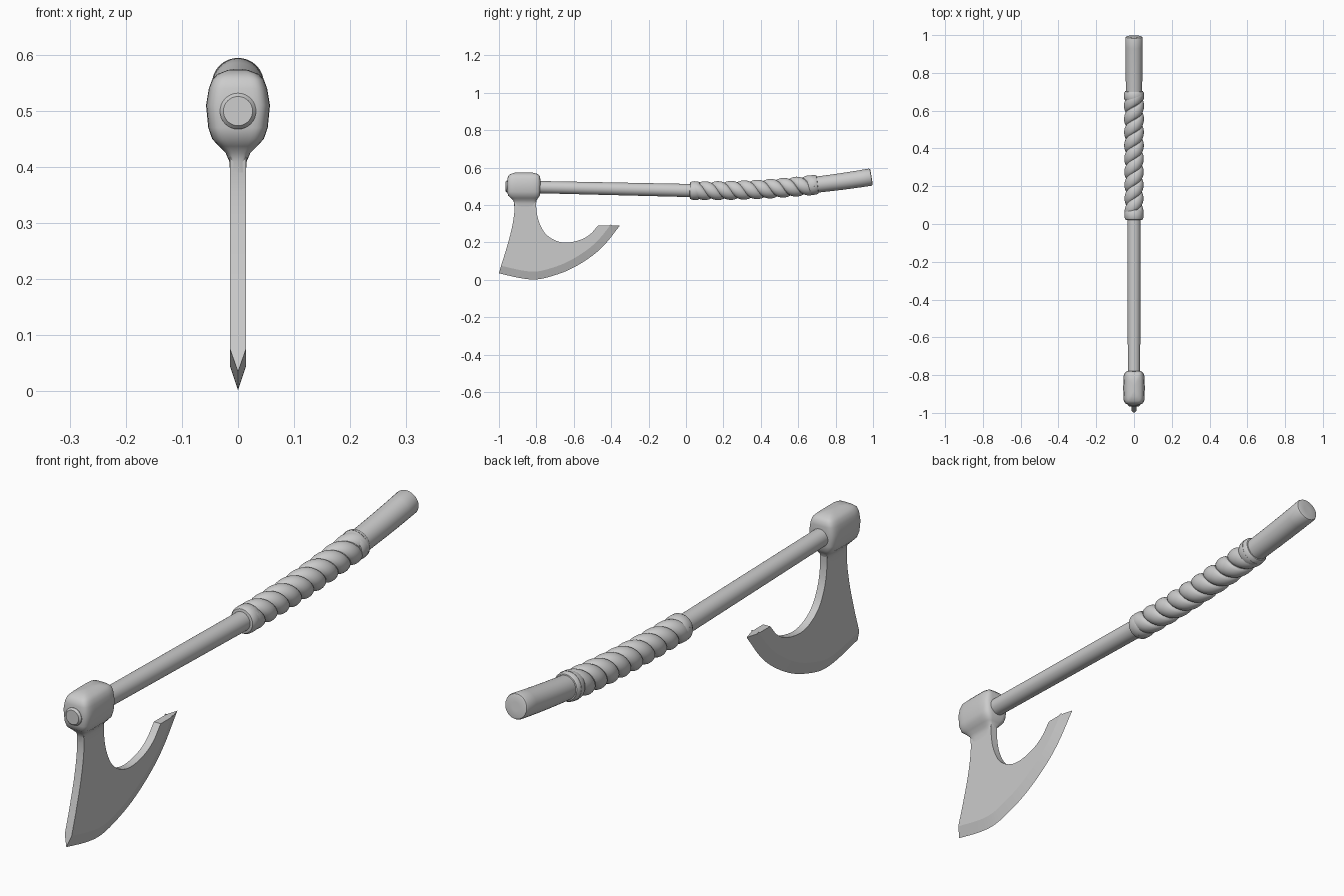
import bpy, math
from mathutils import Vector

if "Cube" in bpy.data.objects:
    bpy.data.objects.remove(bpy.data.objects["Cube"])

TAU = math.tau


def make(name, verts, faces, angle=40):
    me = bpy.data.meshes.new(name)
    me.from_pydata(verts, [], faces)
    ob = bpy.data.objects.new(name, me)
    bpy.context.collection.objects.link(ob)
    bpy.ops.object.select_all(action='DESELECT')
    bpy.context.view_layer.objects.active = ob
    ob.select_set(True)
    bpy.ops.object.mode_set(mode='EDIT')
    bpy.ops.mesh.select_all(action='SELECT')
    bpy.ops.mesh.remove_doubles(threshold=0.00005)
    bpy.ops.mesh.normals_make_consistent(inside=False)
    bpy.ops.object.mode_set(mode='OBJECT')
    bpy.ops.object.shade_smooth_by_angle(angle=math.radians(angle))
    return ob


def loft(name, rings, angle=40):
    n = len(rings[0])
    verts = [v for r in rings for v in r]
    faces = [(i*n + j, i*n + (j+1) % n, (i+1)*n + (j+1) % n, (i+1)*n + j)
             for i in range(len(rings)-1) for j in range(n)]
    faces += [tuple(range(n))[::-1], tuple(range(len(verts)-n, len(verts)))]
    return make(name, verts, faces, angle)


def smooth(pts, steps=5):
    """Catmull-Rom curve through 2D points."""
    p = [Vector(q) for q in pts]
    p = [2*p[0]-p[1]] + p + [2*p[-1]-p[-2]]
    out = []
    for i in range(1, len(p)-2):
        for k in range(steps):
            t = k/steps
            out.append(0.5*(2*p[i] + (p[i+1]-p[i-1])*t
                            + (2*p[i-1]-5*p[i]+4*p[i+1]-p[i+2])*t*t
                            + (3*p[i]-p[i-1]-3*p[i+1]+p[i+2])*t**3))
    return out + [p[-2]]


def on_shaft(y, a, r):
    """Point at angle a and radius r around the gently curved shaft."""
    z = 0.478 - 0.0225*y + (0.096*y*y if y > 0 else 0)
    s = -0.0225 + (0.192*y if y > 0 else 0)
    n = math.hypot(1, s)
    return (r*math.cos(a), y - r*math.sin(a)*s/n, z + r*math.sin(a)/n)


def tube(name, stations, n=32):
    return loft(name, [[on_shaft(y, TAU*j/n, r) for j in range(n)] for y, r in stations])


def shaft_r(y):
    return 0.035 + 0.003*min(y, 0) + 0.0115*max(y, 0)


# wooden shaft with softened ends
body = [-0.958 + 1.942*k/40 for k in range(41)]
tube("shaft", [(-0.965, 0.026)] + [(y, shaft_r(y)) for y in body]
     + [(0.990, 0.0435), (0.992, 0.038), (0.992, 0.015)])

# collars at both ends of the grip
for name, y0, y1, r in (("grip_collar_front", 0.02, 0.075, 0.049),
                        ("grip_collar_back", 0.652, 0.705, 0.052)):
    h = y1 - y0
    tube(name, [(y0, r-0.014), (y0+0.04*h, r-0.005), (y0+0.2*h, r), (y0+0.5*h, r+0.001),
                (y0+0.8*h, r), (y0+0.96*h, r-0.005), (y1, r-0.014)])

# spiral cord wrap: rows follow the cords, two cords wound side by side
pitch, starts, per, n = 0.140, 2, 10, 48
w = pitch/starts
rows = range(0, int(0.80/w*per)+1)
verts, faces = [], []
for i in rows:
    bulge = abs(math.sin(math.pi*i/per))**0.6
    for j in range(n+1):
        a = TAU*j/n
        y = min(max(0.03 + w*i/per - pitch*j/n, 0.045), 0.685)
        verts.append(on_shaft(y, a, 0.037 + 0.006*y + 0.0125*bulge))
for i in rows[:-1]:
    for j in range(n):
        k = i*(n+1) + j
        faces.append((k, k+1, k+n+2, k+n+1))
make("grip_wrap", verts, faces, 50)

# axe eye: rounded block that narrows into the blade neck
sections = [(0.39, 0.0140, -0.918, -0.803), (0.41, 0.0155, -0.919, -0.802),
            (0.425, 0.022, -0.924, -0.799), (0.437, 0.034, -0.936, -0.791),
            (0.45, 0.046, -0.951, -0.782), (0.47, 0.053, -0.956, -0.779),
            (0.51, 0.057, -0.957, -0.778), (0.54, 0.052, -0.955, -0.779),
            (0.556, 0.046, -0.950, -0.782), (0.566, 0.036, -0.938, -0.793),
            (0.573, 0.018, -0.915, -0.82), (0.575, 0.004, -0.89, -0.85)]


def rounded(z, hx, y0, y1, n=40, e=0.4):
    ring = []
    for j in range(n):
        c, s = math.cos(TAU*j/n), math.sin(TAU*j/n)
        ring.append((hx*math.copysign(abs(c)**e, c),
                     (y0+y1)/2 + (y1-y0)/2*math.copysign(abs(s)**e, s), z))
    return ring


loft("axe_eye", [rounded(*s) for s in sections], 50)

# blade: flat plate with a ground cutting edge along the bottom
edge = smooth([(-1, 0.035), (-0.89, 0.010), (-0.807, 0.002), (-0.727, 0.017), (-0.62, 0.056),
               (-0.513, 0.12), (-0.433, 0.19), (-0.353, 0.291)])
inner = smooth([(-0.47, 0.291), (-0.513, 0.243), (-0.567, 0.213), (-0.64, 0.199), (-0.70, 0.211),
                (-0.754, 0.25), (-0.787, 0.313), (-0.80, 0.377), (-0.80, 0.44)])
front = smooth([(-0.92, 0.44), (-0.918, 0.36), (-0.935, 0.26), (-0.965, 0.15)])
ground = []
for i, p in enumerate(edge):
    d = (edge[min(i+1, len(edge)-1)] - edge[max(i-1, 0)]).normalized()
    ground.append(p + Vector((-d.y, d.x))*0.042)
ground[0] = Vector((-0.989, 0.075))
ground[-1] = Vector((-0.402, 0.291))
plate = ground + inner + front
m, g, t = len(plate), len(edge), 0.014
verts = [(t, *p) for p in plate] + [(-t, *p) for p in plate] + [(0, *p) for p in edge]
faces = [tuple(range(m)), tuple(range(2*m-1, m-1, -1))]
faces += [(i, (i+1) % m, m+(i+1) % m, m+i) for i in range(g-1, m)]
for i in range(g-1):
    faces += [(i, i+1, 2*m+i+1, 2*m+i), (m+i, m+i+1, 2*m+i+1, 2*m+i)]
faces += [(0, m, 2*m), (g-1, m+g-1, 2*m+g-1)]
make("axe_blade", verts, faces, 12)
